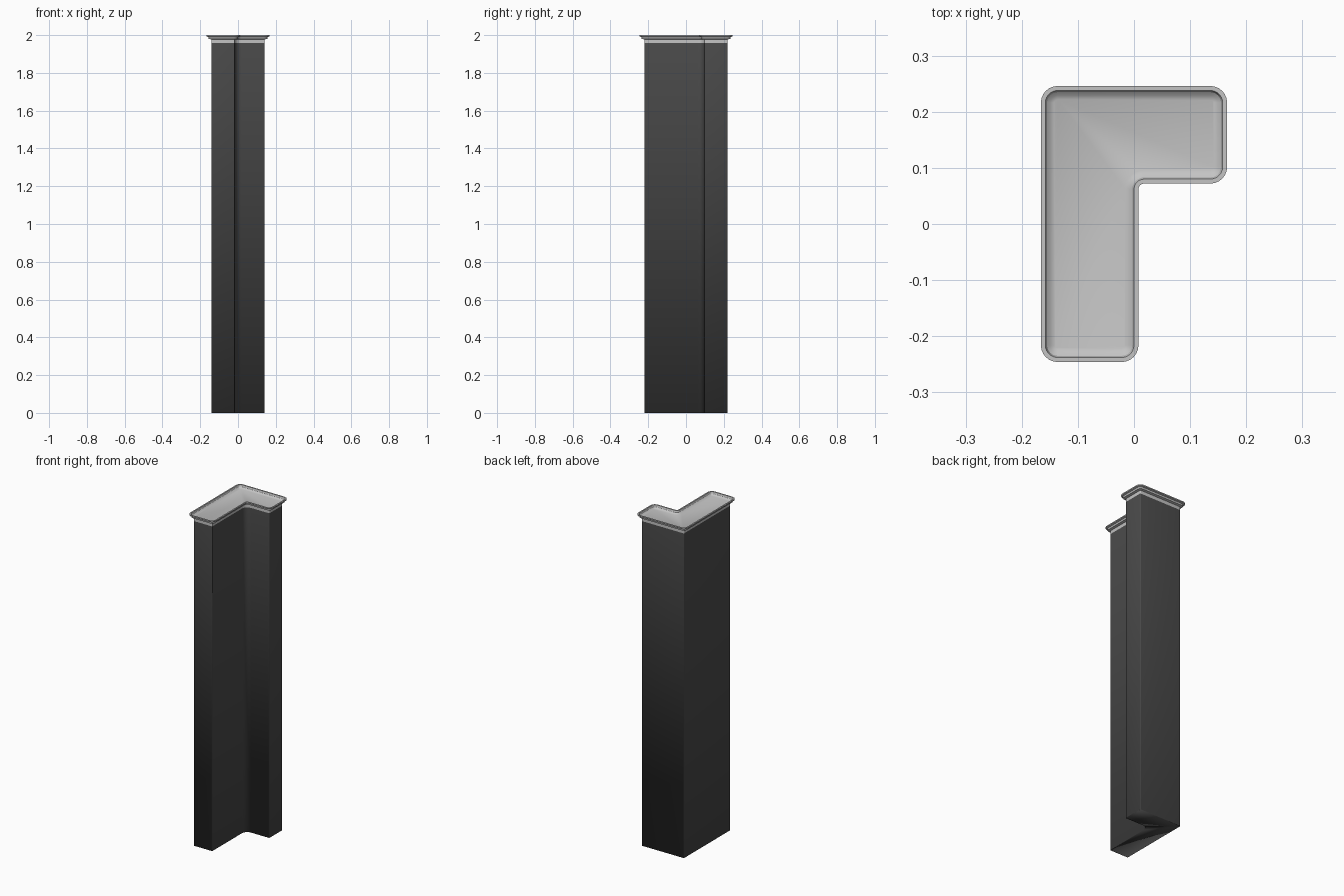
import bpy
import bmesh
import math

if "Cube" in bpy.data.objects:
    bpy.data.objects.remove(bpy.data.objects["Cube"])

# L-shaped plan, counter-clockwise: x, y, first arc angle (degrees), convex?, x/y offset direction
CORNERS = [
    (-0.141, -0.221, 180, True, -1, -1),
    (-0.017, -0.221, 270, True, 1, -1),
    (-0.017, 0.097, 180, False, 1, -1),
    (0.141, 0.097, 270, True, 1, -1),
    (0.141, 0.221, 0, True, 1, 1),
    (-0.141, 0.221, 90, True, -1, 1),
]
SEGMENTS = 6


def outline(offset):
    """Rounded L outline pushed outward by offset."""
    points = []
    for x, y, start, convex, sx, sy in CORNERS:
        x, y = x + sx * offset, y + sy * offset
        r = 0.005 + offset if convex else 0.035 - offset
        side = -1 if convex else 1
        cx, cy = x + side * sx * r, y + side * sy * r
        for i in range(SEGMENTS + 1):
            turn = 90 * i / SEGMENTS
            a = math.radians(start + turn if convex else start - turn)
            points.append((cx + r * math.cos(a), cy + r * math.sin(a)))
    return points


def material(name, value):
    mat = bpy.data.materials.new(name)
    mat.diffuse_color = (value, value, value, 1)
    mat.use_nodes = True
    mat.node_tree.nodes["Principled BSDF"].inputs["Base Color"].default_value = mat.diffuse_color
    return mat


def loft(name, profile, mat, cap_bottom=False, cap_top=False):
    """Skin a run of (offset, height) outlines."""
    bm = bmesh.new()
    rings = [[bm.verts.new((x, y, z)) for x, y in outline(o)] for o, z in profile]
    for low, high in zip(rings, rings[1:]):
        n = len(low)
        for i in range(n):
            j = (i + 1) % n
            bm.faces.new((low[i], low[j], high[j], high[i]))
    if cap_bottom:
        bm.faces.new(rings[0][::-1])
    if cap_top:
        bm.faces.new(rings[-1])
    mesh = bpy.data.meshes.new(name)
    bm.to_mesh(mesh)
    bm.free()
    mesh.materials.append(mat)
    obj = bpy.data.objects.new(name, mesh)
    bpy.context.collection.objects.link(obj)
    bpy.ops.object.select_all(action='DESELECT')
    obj.select_set(True)
    bpy.context.view_layer.objects.active = obj
    return obj


dark = material("dark grey", 0.075)
light = material("light grey", 0.55)

# Tall column, closed underneath
loft("column", [(0, 0), (0, 1.957)], dark, cap_bottom=True)
bpy.ops.object.shade_smooth()

# Stepped rim with a collar below and a recessed tray on top
loft("rim", [
    (0.0, 1.957), (0.0, 1.977), (0.014, 1.980), (0.016, 1.990),
    (0.025, 1.993), (0.025, 2.0), (0.017, 2.0),
    (0.014, 1.990), (0.008, 1.985), (0.001, 1.982),
], light, cap_top=True)
bpy.ops.object.shade_smooth_by_angle(angle=math.radians(30))
